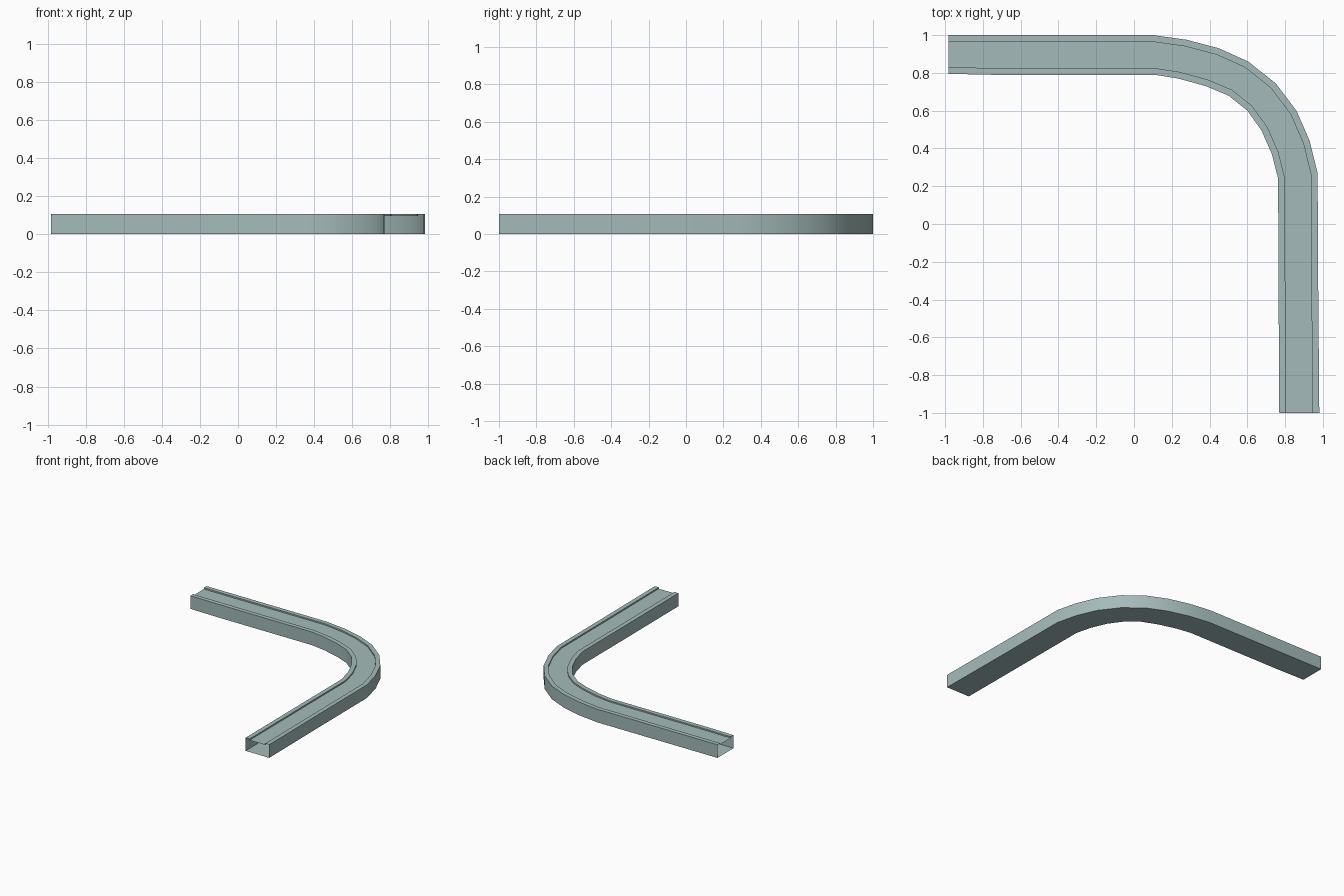
import bpy, bmesh, math

if "Cube" in bpy.data.objects:
    bpy.data.objects.remove(bpy.data.objects["Cube"])

H, R, W = 0.107, 0.096, 0.17   # height, recessed deck height, rim width (fraction)

# Plan stations along the bend: (outer x, outer y, inner x, inner y)
stations = [
    (-0.983, 1.00, -0.983, 0.795),
    (-0.75, 1.00, -0.75, 0.79),
    (0.10, 1.00, 0.11, 0.79),
    (0.28, 0.975, 0.235, 0.77),
    (0.45, 0.93, 0.38, 0.73),
    (0.605, 0.86, 0.50, 0.68),
    (0.75, 0.745, 0.60, 0.60),
    (0.86, 0.60, 0.675, 0.495),
    (0.93, 0.44, 0.73, 0.37),
    (0.972, 0.27, 0.763, 0.24),
    (0.975, -0.30, 0.765, -0.30),
    (0.981, -1.00, 0.769, -1.00),
]

# Hollow cross-section: (fraction from outer to inner side, z)
profile = [(0, 0), (0, H), (W, H), (W, R), (1 - W, R), (1 - W, H), (1, H), (1, 0)]

# Sweep the section along the stations, leaving both ends open
bm = bmesh.new()
rings = []
for ox, oy, ix, iy in stations:
    rings.append([bm.verts.new((ox + (ix - ox) * t, oy + (iy - oy) * t, z))
                  for t, z in profile])
n = len(profile)
for a, b in zip(rings, rings[1:]):
    for i in range(n):
        j = (i + 1) % n
        bm.faces.new((a[i], a[j], b[j], b[i]))

mesh = bpy.data.meshes.new("curved_channel")
bm.to_mesh(mesh)
bm.free()
channel = bpy.data.objects.new("curved_channel", mesh)
bpy.context.collection.objects.link(channel)

# Single pale grey-teal colour
mat = bpy.data.materials.new("pale grey teal")
mat.diffuse_color = (0.37, 0.50, 0.49, 1)
mat.use_nodes = True
mat.node_tree.nodes["Principled BSDF"].inputs["Base Color"].default_value = mat.diffuse_color
mesh.materials.append(mat)

# Smooth around the bend, sharp along the section corners
bpy.context.view_layer.objects.active = channel
channel.select_set(True)
bpy.ops.object.shade_smooth_by_angle(angle=math.radians(30))
